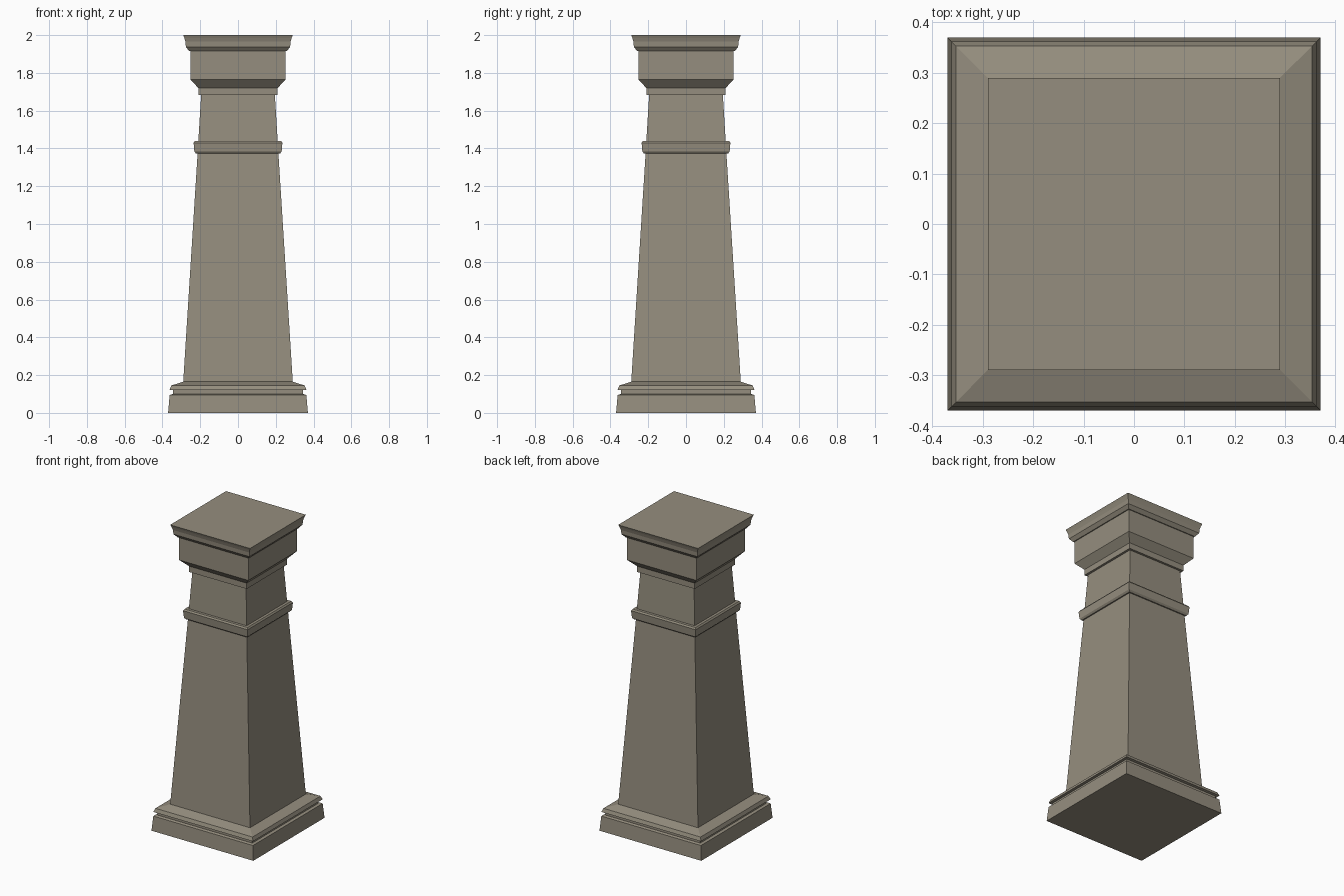
import bpy, bmesh

if "Cube" in bpy.data.objects:
    bpy.data.objects.remove(bpy.data.objects["Cube"])

mat = bpy.data.materials.new("stone")
mat.diffuse_color = (0.30, 0.27, 0.21, 1)
mat.use_nodes = True
mat.node_tree.nodes["Principled BSDF"].inputs["Base Color"].default_value = mat.diffuse_color


def square_loft(name, profile):
    """Loft square rings through (half width, height) pairs and cap both ends."""
    bm = bmesh.new()
    rings = [[bm.verts.new((sx * h, sy * h, z))
              for sx, sy in ((-1, -1), (1, -1), (1, 1), (-1, 1))]
             for h, z in profile]
    for lo, hi in zip(rings, rings[1:]):
        for i in range(4):
            j = (i + 1) % 4
            bm.faces.new((lo[i], lo[j], hi[j], hi[i]))
    bm.faces.new(rings[0][::-1])
    bm.faces.new(rings[-1])
    mesh = bpy.data.meshes.new(name)
    bm.to_mesh(mesh)
    bm.free()
    mesh.materials.append(mat)
    obj = bpy.data.objects.new(name, mesh)
    bpy.context.collection.objects.link(obj)


# Stepped foot: plinth, recessed groove and sloped moulding
square_loft("base", [(0.37, 0), (0.362, 0.095), (0.345, 0.10), (0.345, 0.12),
                     (0.362, 0.122), (0.353, 0.145), (0.29, 0.165)])

# Tapered shaft with a band near the top
square_loft("shaft", [(0.29, 0.165), (0.214, 1.372), (0.222, 1.372),
                      (0.231, 1.383), (0.235, 1.43), (0.228, 1.44),
                      (0.21, 1.44), (0.195, 1.685)])

# Capital: neck, flare, block and cornice
square_loft("capital", [(0.21, 1.682), (0.21, 1.72), (0.252, 1.765),
                        (0.252, 1.915), (0.258, 1.915), (0.276, 1.937),
                        (0.278, 1.965), (0.284, 1.985), (0.29, 2.0)])
